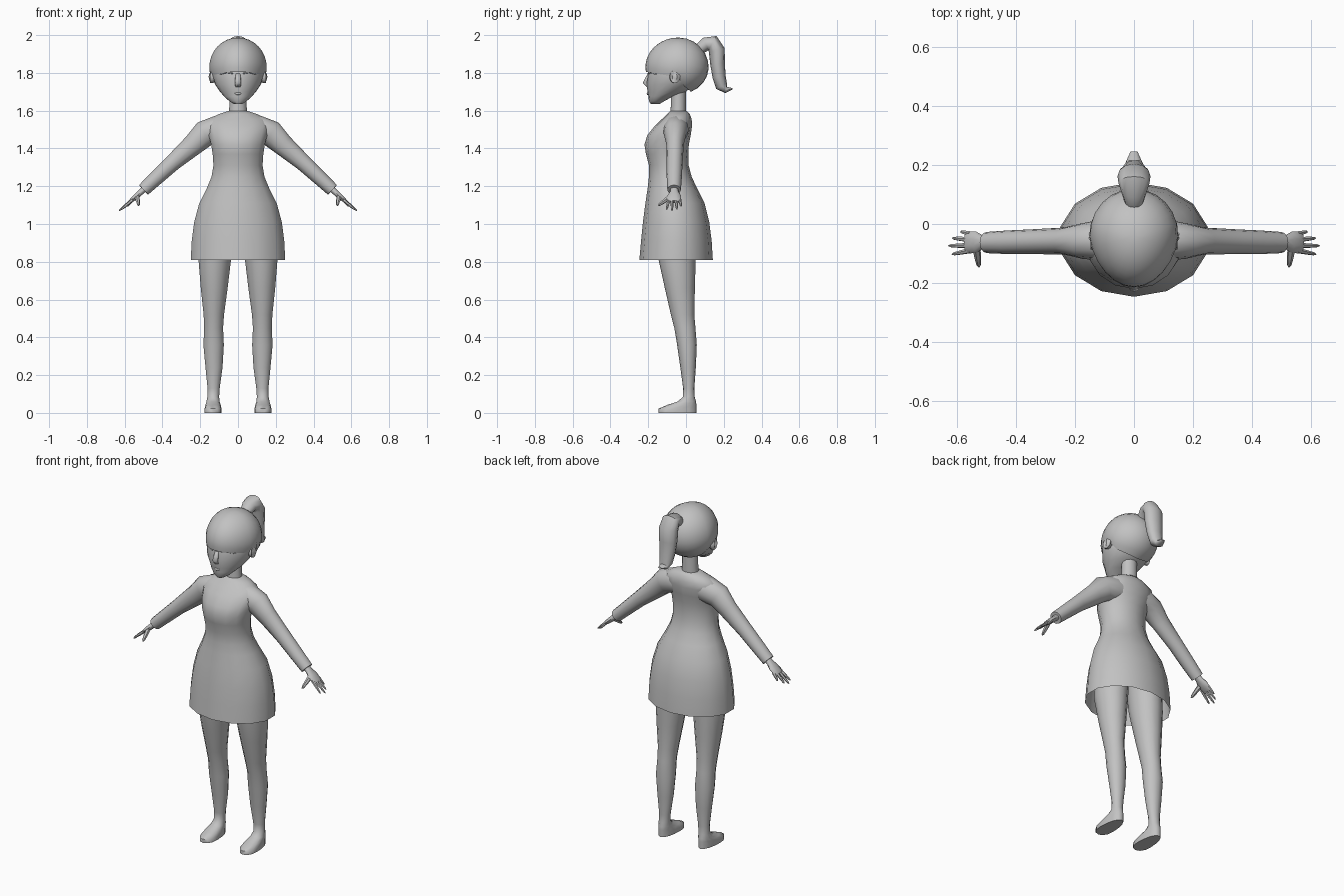
import bpy, bmesh, math
from mathutils import Vector

grey = bpy.data.materials.new("plain_grey")
grey.diffuse_color = (0.54, 0.54, 0.54, 1)


def finish(name, rings, caps=(True, True), mirror=False, angle=50):
    """Skin a stack of rings into one smooth-shaded object."""
    bm = bmesh.new()
    vs = [[bm.verts.new(p) for p in r] for r in rings]
    n = len(vs[0])
    for a, b in zip(vs, vs[1:]):
        for i in range(n):
            j = (i + 1) % n
            bm.faces.new((a[i], a[j], b[j], b[i]))
    if caps[0]:
        bm.faces.new(vs[0][::-1])
    if caps[1]:
        bm.faces.new(vs[-1])
    bmesh.ops.remove_doubles(bm, verts=bm.verts, dist=1e-5)
    bmesh.ops.recalc_face_normals(bm, faces=bm.faces)
    me = bpy.data.meshes.new(name)
    bm.to_mesh(me)
    bm.free()
    me.materials.append(grey)
    ob = bpy.data.objects.new(name, me)
    bpy.context.collection.objects.link(ob)
    if mirror:
        ob.modifiers.new("mirror", 'MIRROR')
    bpy.ops.object.select_all(action='DESELECT')
    ob.select_set(True)
    bpy.context.view_layer.objects.active = ob
    bpy.ops.object.shade_smooth_by_angle(angle=math.radians(angle))
    return ob


def stack(name, rows, n=14, point=0.0, **kw):
    """Horizontal rings: (z, x centre, half width, front y, back y[, front taper])."""
    widest = max(math.sin(math.tau * i / n) for i in range(n))
    rings = []
    for z, xc, w, yf, yb, *taper in rows:
        yc, h = (yf + yb) / 2, (yb - yf) / 2
        p = taper[0] if taper else point
        ring = []
        for i in range(n):
            a = math.tau * i / n
            c = math.cos(a)
            x = w / widest * math.sin(a) * (1 - p * max(c, 0))
            ring.append((xc + x, yc - h * c, z))
        rings.append(ring)
    return finish(name, rings, **kw)


def tube(name, path, side, n=10, **kw):
    """Rings along a path: (x, y, z, radius along side, other radius)."""
    pts = [Vector(p[:3]) for p in path]
    side = Vector(side)
    rings = []
    for k, p in enumerate(path):
        t = (pts[min(k + 1, len(pts) - 1)] - pts[max(k - 1, 0)]).normalized()
        u = (side - t * side.dot(t)).normalized()
        v = t.cross(u)
        rings.append([pts[k] + u * p[3] * math.cos(math.tau * i / n)
                      + v * p[4] * math.sin(math.tau * i / n) for i in range(n)])
    return finish(name, rings, **kw)


# dress, open at the hem
stack("dress", [
    (0.81, 0, 0.25, -0.247, 0.142), (0.91, 0, 0.245, -0.238, 0.136),
    (1.01, 0, 0.232, -0.228, 0.123), (1.11, 0, 0.205, -0.215, 0.098),
    (1.19, 0, 0.165, -0.203, 0.058), (1.25, 0, 0.14, -0.196, 0.03),
    (1.31, 0, 0.13, -0.196, 0.014), (1.37, 0, 0.134, -0.212, 0.012),
    (1.42, 0, 0.142, -0.22, 0.015), (1.47, 0, 0.155, -0.205, 0.025),
    (1.52, 0, 0.168, -0.165, 0.032), (1.555, 0, 0.155, -0.128, 0.03),
    (1.582, 0, 0.10, -0.10, 0.02), (1.597, 0, 0.055, -0.085, 0.005)],
    caps=(False, True))

# legs with blunt-toed feet
stack("leg", [
    (0.0, 0.132, 0.041, -0.146, 0.055, -0.4), (0.022, 0.132, 0.041, -0.146, 0.055, -0.4),
    (0.042, 0.132, 0.038, -0.10, 0.055, -0.3), (0.06, 0.132, 0.034, -0.045, 0.053, -0.1),
    (0.085, 0.131, 0.031, -0.016, 0.046), (0.13, 0.129, 0.032, -0.015, 0.044),
    (0.24, 0.127, 0.045, -0.03, 0.052), (0.36, 0.129, 0.054, -0.047, 0.057),
    (0.45, 0.129, 0.05, -0.062, 0.05), (0.52, 0.128, 0.054, -0.08, 0.044),
    (0.66, 0.126, 0.071, -0.112, 0.047), (0.81, 0.123, 0.086, -0.145, 0.051),
    (0.95, 0.115, 0.088, -0.16, 0.055)], mirror=True, angle=60)

# neck
stack("neck", [(1.56, 0, 0.052, -0.085, 0.0), (1.63, 0, 0.045, -0.08, 0.0),
               (1.74, 0, 0.045, -0.08, 0.0)], n=12)

# sleeves, flowing out of the shoulder slope
tube("sleeve", [
    (0.04, -0.05, 1.505, 0.06, 0.07), (0.11, -0.055, 1.50, 0.07, 0.073),
    (0.177, -0.058, 1.478, 0.06, 0.07), (0.237, -0.058, 1.419, 0.046, 0.057),
    (0.345, -0.06, 1.325, 0.042, 0.044),
    (0.43, -0.062, 1.246, 0.04, 0.039), (0.50, -0.063, 1.181, 0.036, 0.035)],
    (0, 1, 0), n=12, mirror=True)

# hand and fingers
tube("hand", [
    (0.485, -0.062, 1.195, 0.02, 0.018), (0.513, -0.062, 1.17, 0.023, 0.016),
    (0.535, -0.062, 1.15, 0.036, 0.016), (0.562, -0.063, 1.127, 0.037, 0.012),
    (0.572, -0.063, 1.118, 0.03, 0.008)], (0, 1, 0), mirror=True)
fingers = [("little_finger", (0.556, -0.034, 1.13), (0.588, -0.026, 1.093)),
           ("ring_finger", (0.56, -0.053, 1.128), (0.617, -0.048, 1.078)),
           ("middle_finger", (0.56, -0.073, 1.128), (0.63, -0.074, 1.07)),
           ("index_finger", (0.556, -0.09, 1.13), (0.618, -0.103, 1.076)),
           ("thumb", (0.535, -0.08, 1.147), (0.526, -0.146, 1.098))]
for name, a, b in fingers:
    a, b = Vector(a), Vector(b)
    r = 0.014 if name == "thumb" else 0.0095
    tube(name, [(*a, r, r), (*a.lerp(b, 0.55), r * 0.8, r * 0.8),
                (*a.lerp(b, 0.9), r * 0.55, r * 0.55), (*b, r * 0.2, r * 0.2)],
         (0.3, 0.2, 1), n=6, mirror=True)

# face, tapering to the chin
stack("face", [
    (1.635, 0, 0.022, -0.186, -0.14), (1.65, 0, 0.046, -0.196, -0.115),
    (1.675, 0, 0.073, -0.199, -0.07), (1.70, 0, 0.095, -0.203, 0.0),
    (1.74, 0, 0.122, -0.21, 0.045), (1.78, 0, 0.134, -0.204, 0.07),
    (1.82, 0, 0.136, -0.2, 0.07), (1.88, 0, 0.12, -0.17, 0.06)],
    n=18, point=0.12)

# nose, lips and lashes
tube("nose", [(0, -0.196, 1.80, 0.012, 0.004), (0, -0.207, 1.77, 0.015, 0.01),
              (0, -0.216, 1.747, 0.017, 0.013), (0, -0.204, 1.728, 0.014, 0.006)],
     (1, 0, 0), n=10, angle=80)
tube("lips", [(-0.026, -0.192, 1.692, 0.002, 0.002), (0, -0.202, 1.69, 0.008, 0.006),
              (0.026, -0.192, 1.692, 0.002, 0.002)], (0, 0, 1), n=8, angle=80)
tube("lashes", [(0.028, -0.2, 1.797, 0.003, 0.004), (0.06, -0.185, 1.804, 0.005, 0.005),
                (0.095, -0.158, 1.793, 0.003, 0.004)], (0, 0, 1), n=6, mirror=True)

# hair cap: fringe high in front, rounding under to the nape
n, steps, rings = 24, 10, []
for k in range(steps + 1):
    ring = []
    for i in range(n):
        a = math.tau * i / n
        s, c = math.sin(a), math.cos(a)
        reach = 100 + (12 * (1 - c) if c > 0 else 12 + 44 * math.sqrt(-c))
        t = math.radians(reach) * k / steps
        h = math.sin(t)
        ring.append((0.152 * s * h * (1 - 0.12 * max(c, 0)),
                     -0.04 - (0.175 if c > 0 else 0.16) * c * h,
                     1.83 + (0.157 if t < math.pi / 2 else 0.143) * math.cos(t)))
    rings.append(ring)
finish("hair", rings, caps=(False, False))

# ears
tube("ear", [(0.118, -0.065, 1.778, 0.026, 0.02), (0.133, -0.062, 1.779, 0.033, 0.027),
             (0.144, -0.058, 1.78, 0.034, 0.028), (0.147, -0.06, 1.78, 0.02, 0.015)],
     (0, 0, 1), n=12, mirror=True)

# ponytail
tube("ponytail", [
    (0, 0.07, 1.925, 0.03, 0.03), (0, 0.105, 1.953, 0.042, 0.036),
    (0, 0.14, 1.958, 0.053, 0.043), (0, 0.163, 1.92, 0.056, 0.043),
    (0, 0.167, 1.85, 0.054, 0.039), (0, 0.175, 1.78, 0.046, 0.035),
    (0, 0.188, 1.73, 0.037, 0.032), (0, 0.212, 1.71, 0.027, 0.017),
    (0, 0.246, 1.716, 0.012, 0.004)], (1, 0, 0), n=12)
